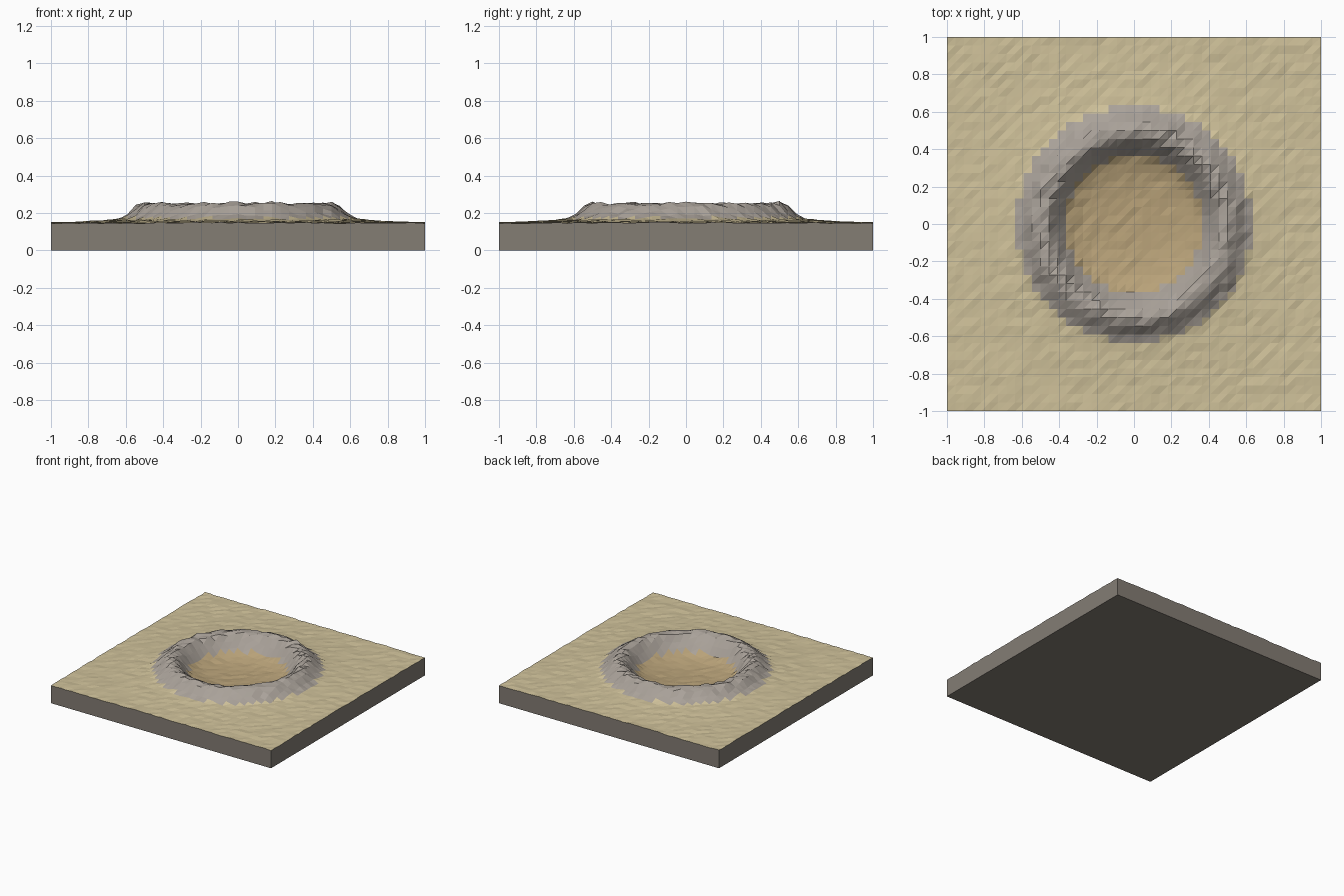
import bpy, bmesh, math, random

if "Cube" in bpy.data.objects:
    bpy.data.objects.remove(bpy.data.objects["Cube"])

random.seed(7)
N = 44                      # grid cells per side
STEP = 2 / N

# Crater cross-section: (radius, height)
PROFILE = [(0, 0.075), (0.15, 0.08), (0.27, 0.095), (0.36, 0.125), (0.41, 0.185),
           (0.455, 0.243), (0.50, 0.254), (0.54, 0.243), (0.59, 0.195),
           (0.64, 0.168), (0.75, 0.158), (0.95, 0.149), (1.5, 0.146)]
# A few taller stones on the rim: (x, y, extra height)
PEAKS = [(-0.5, 0.18, 0.02), (0.18, 0.5, 0.02), (0.5, -0.32, 0.008)]


def section(r):
    for (r0, z0), (r1, z1) in zip(PROFILE, PROFILE[1:]):
        if r <= r1:
            return z0 + (z1 - z0) * (r - r0) / (r1 - r0)
    return PROFILE[-1][1]


def height(x, y):
    r = math.hypot(x, y)
    rough = 0.008 if 0.42 < r < 0.6 else 0.0035
    z = section(r) + random.uniform(-rough, rough)
    for px, py, h in PEAKS:
        if math.hypot(x - px, y - py) < STEP * 0.6:
            z += h
    return z


def material(name, rgb):
    m = bpy.data.materials.new(name)
    m.diffuse_color = (*rgb, 1)
    m.use_nodes = True
    m.node_tree.nodes["Principled BSDF"].inputs["Base Color"].default_value = m.diffuse_color
    return m


mesh = bpy.data.meshes.new("crater_ground")
for m in (material("sand", (0.62, 0.53, 0.32)), material("rim_rock", (0.40, 0.36, 0.32)),
          material("crater_floor", (0.48, 0.36, 0.19)), material("side_rock", (0.23, 0.205, 0.175))):
    mesh.materials.append(m)

bm = bmesh.new()

# Terrain surface
grid = []
for j in range(N + 1):
    row = []
    for i in range(N + 1):
        x, y = -1 + i * STEP, -1 + j * STEP
        row.append(bm.verts.new((x, y, height(x, y))))
    grid.append(row)
for j in range(N):
    for i in range(N):
        a, b, c, d = grid[j][i], grid[j][i + 1], grid[j + 1][i + 1], grid[j + 1][i]
        r = math.hypot(-1 + (i + 0.5) * STEP, -1 + (j + 0.5) * STEP)
        mat = 2 if r < 0.37 else 1 if r < 0.625 else 0
        for tri in ((a, b, c), (a, c, d)):
            bm.faces.new(tri).material_index = mat

# Side walls and underside
border = ([grid[0][i] for i in range(N)] + [grid[j][N] for j in range(N)] +
          [grid[N][i] for i in range(N, 0, -1)] + [grid[j][0] for j in range(N, 0, -1)])
foot = [bm.verts.new((v.co.x, v.co.y, 0)) for v in border]
for k in range(len(border)):
    n = (k + 1) % len(border)
    bm.faces.new((border[k], foot[k], foot[n], border[n])).material_index = 3
bm.faces.new(foot[::-1]).material_index = 3

bmesh.ops.recalc_face_normals(bm, faces=bm.faces[:])
bm.to_mesh(mesh)
bm.free()

bpy.context.collection.objects.link(bpy.data.objects.new("crater_ground", mesh))
